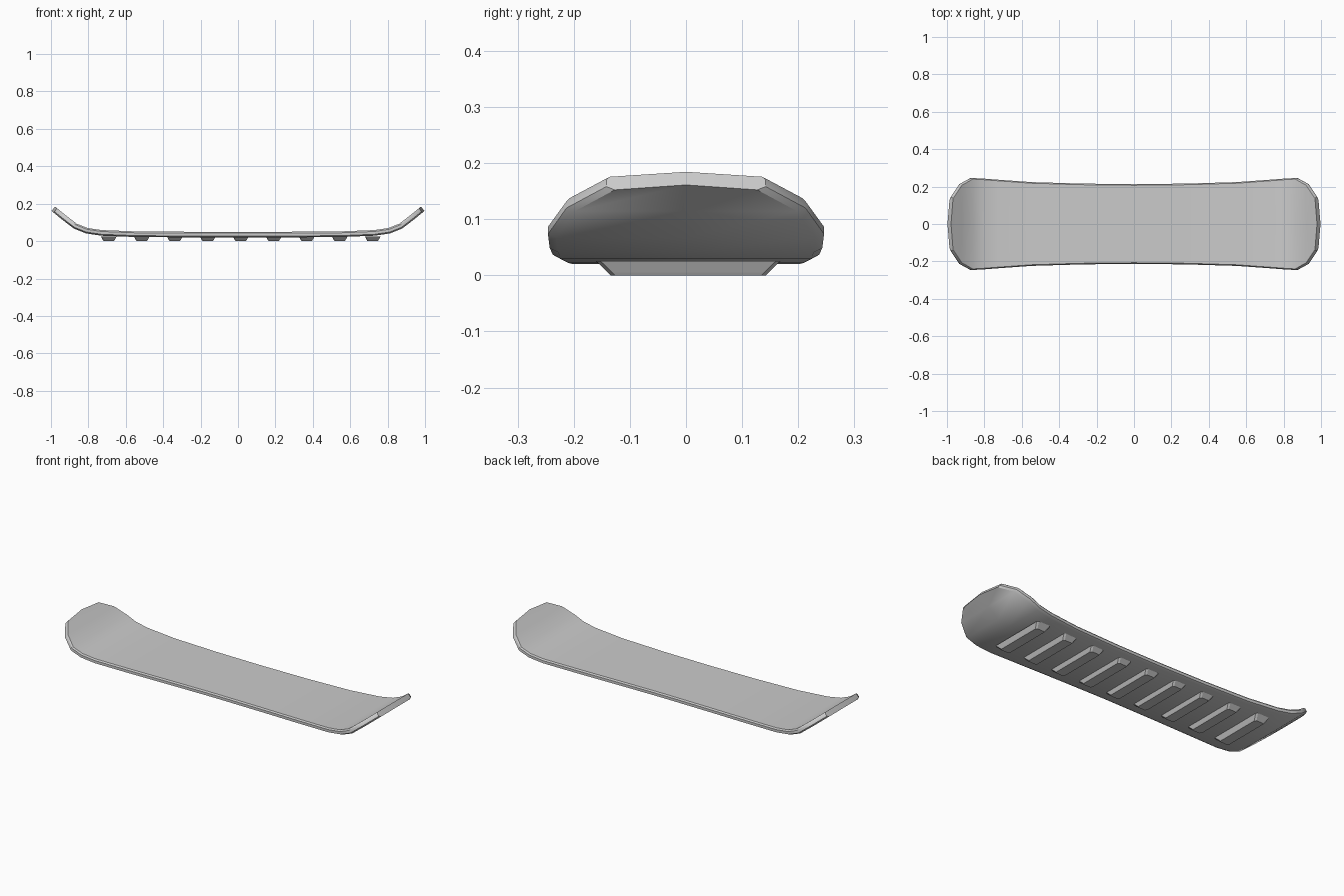
import bpy, bmesh
from mathutils import Vector

if "Cube" in bpy.data.objects:
    bpy.data.objects.remove(bpy.data.objects["Cube"])

T = 0.015  # half thickness of the deck

# half-length stations: x, mid height, half width
half = [(0, .035, .213), (.28, .035, .216), (.55, .037, .224), (.73, .044, .237),
        (.81, .056, .243), (.87, .080, .246), (.93, .126, .213), (.977, .164, .142)]
stations = [(-x, z, w) for x, z, w in reversed(half[1:])] + half


def new_object(name, bm):
    bmesh.ops.recalc_face_normals(bm, faces=bm.faces)
    me = bpy.data.meshes.new(name)
    bm.to_mesh(me)
    bm.free()
    ob = bpy.data.objects.new(name, me)
    bpy.context.collection.objects.link(ob)
    bpy.ops.object.select_all(action='DESELECT')
    ob.select_set(True)
    bpy.context.view_layer.objects.active = ob
    return ob


# deck: chamfered cross-sections lofted along the curved profile
bm = bmesh.new()
rings = []
for i, (x, z, w) in enumerate(stations):
    a, b = stations[max(i - 1, 0)], stations[min(i + 1, len(stations) - 1)]
    t = Vector((b[0] - a[0], 0, b[1] - a[1])).normalized()
    n = Vector((-t.z, 0, t.x))
    end = 0 if i == 0 else 1 if i == len(stations) - 1 else None
    section = [(-w + .015, -1), (0, -1), (w - .015, -1), (w, -.5), (w, .5),
               (w - .006, 1), (0, 1), (-w + .006, 1), (-w, .5), (-w, -.5)]
    ring = []
    for y, k in section:
        p = Vector((x, y, z)) + n * (k * T)
        if y == 0 and end is not None:      # tip bulges out at the centre
            p += t * (.014 if end else -.014)
        ring.append(bm.verts.new(p))
    rings.append(ring)
for r, s in zip(rings, rings[1:]):
    for j in range(len(r)):
        k = (j + 1) % len(r)
        bm.faces.new((r[j], r[k], s[k], s[j]))
for r in (rings[0], rings[-1]):             # caps split at the centre line
    bm.faces.new(r[1:7])
    bm.faces.new(r[6:] + r[:2])
new_object("deck", bm)
bpy.ops.object.shade_smooth_by_angle(angle=.6)

# grip pads: nine tapered bars under the deck with clipped corners
for i in range(9):
    cx = -.691 + i * .1764
    bm = bmesh.new()
    levels = []
    for z, hx, hy in ((0, .028, .138), (.005, .031, .143), (.026, .042, .165)):
        c = .008
        pts = [(hx - c, hy), (hx, hy - c), (hx, c - hy), (hx - c, -hy),
               (c - hx, -hy), (-hx, c - hy), (-hx, hy - c), (c - hx, hy)]
        levels.append([bm.verts.new((cx + x, .004 + y, z)) for x, y in pts])
    for r, s in zip(levels, levels[1:]):
        for j in range(8):
            bm.faces.new((r[j], r[(j + 1) % 8], s[(j + 1) % 8], s[j]))
    bm.faces.new(levels[0])
    bm.faces.new(levels[-1])
    new_object(f"grip_pad_{i + 1}", bm)
